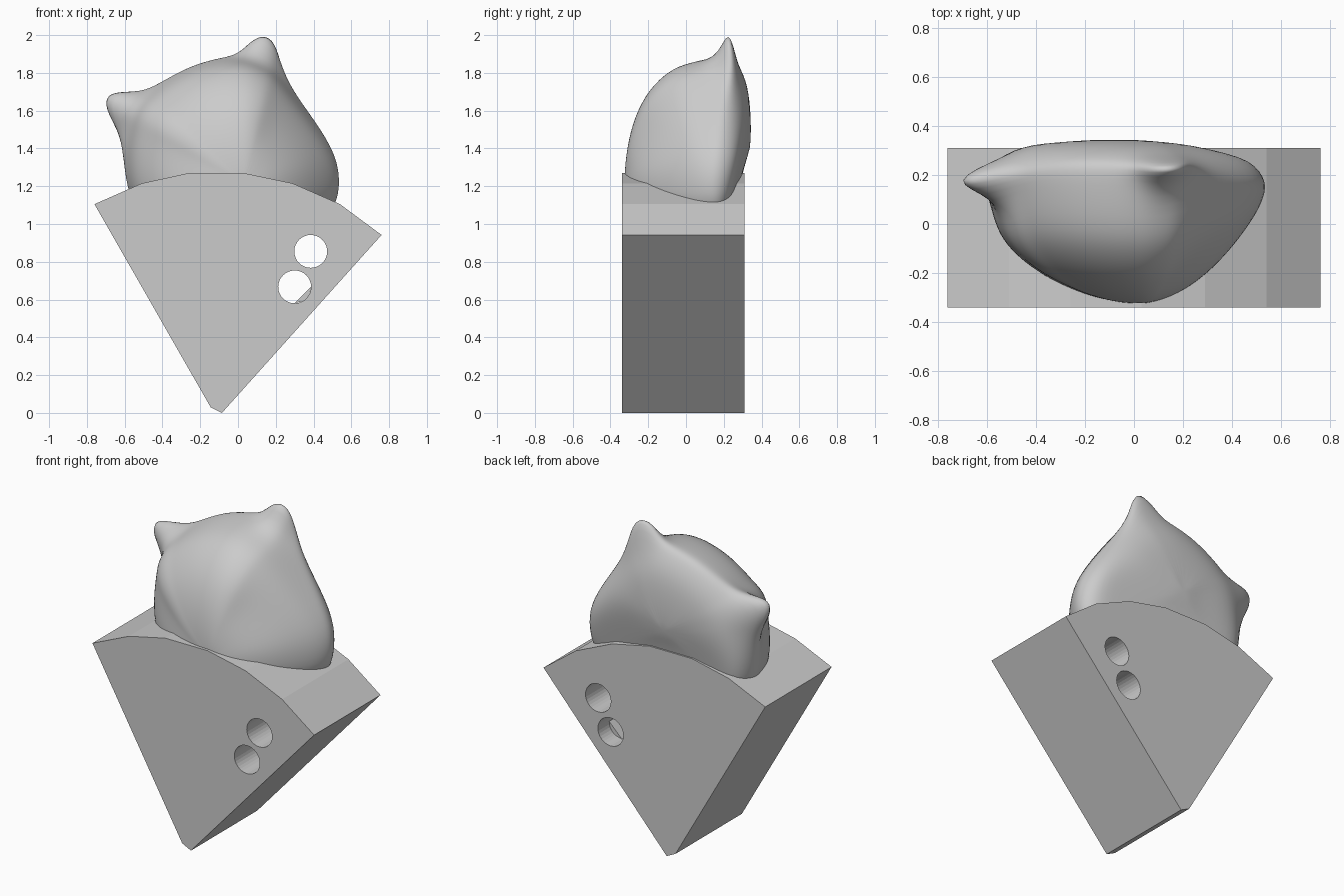
import bpy, bmesh, math

if "Cube" in bpy.data.objects:
    bpy.data.objects.remove(bpy.data.objects["Cube"])


def make_object(name, bm):
    bmesh.ops.recalc_face_normals(bm, faces=bm.faces)
    mesh = bpy.data.meshes.new(name)
    bm.to_mesh(mesh)
    bm.free()
    obj = bpy.data.objects.new(name, mesh)
    bpy.context.collection.objects.link(obj)
    return obj


def prism(name, profile, y0, y1):
    """Extrude an x-z outline along y."""
    bm = bmesh.new()
    front = [bm.verts.new((x, y0, z)) for x, z in profile]
    back = [bm.verts.new((x, y1, z)) for x, z in profile]
    bm.faces.new(front)
    bm.faces.new(back)
    for i in range(len(profile)):
        j = (i + 1) % len(profile)
        bm.faces.new((front[i], front[j], back[j], back[i]))
    return make_object(name, bm)


def circle(cx, cz, r, n=32):
    return [(cx + r * math.cos(2 * math.pi * i / n),
             cz + r * math.sin(2 * math.pi * i / n)) for i in range(n)]


# Wedge base with faceted top
wedge = prism("wedge_base", [
    (-0.76, 1.105), (-0.51, 1.215), (-0.26, 1.27), (0.03, 1.27), (0.29, 1.215),
    (0.54, 1.105), (0.76, 0.942), (-0.085, 0.0), (-0.145, 0.03)], -0.34, 0.31)

# Two round through holes
for k, (cx, cz) in enumerate([(0.385, 0.855), (0.30, 0.667)]):
    cutter = prism(f"hole_cutter_{k}", circle(cx, cz, 0.087), -0.6, 0.6)
    cutter.hide_render = True
    cutter.hide_set(True)
    mod = wedge.modifiers.new("hole", 'BOOLEAN')
    mod.operation = 'DIFFERENCE'
    mod.solver = 'EXACT'
    mod.object = cutter

# Small stop in the corner of the lower hole
prism("hole_stop", [(0.30, 0.58), (0.387, 0.667), (0.375, 0.60)], -0.1, 0.2)

# Head outline: rim x, z (with ears), body x, z (without ears), rim y
ROWS = [
    (0.00, 1.00, 0.00, 1.00, 0.16), (0.30, 1.00, 0.30, 1.00, 0.17),
    (0.51, 1.04, 0.50, 1.04, 0.17), (0.55, 1.20, 0.54, 1.20, 0.17),
    (0.53, 1.37, 0.52, 1.36, 0.18), (0.405, 1.56, 0.40, 1.55, 0.20),
    (0.285, 1.72, 0.29, 1.70, 0.23), (0.235, 1.88, 0.22, 1.79, 0.25),
    (0.21, 2.04, 0.175, 1.83, 0.235), (0.145, 2.085, 0.12, 1.855, 0.225),
    (0.07, 2.02, 0.06, 1.875, 0.225), (0.00, 1.905, -0.01, 1.885, 0.235),
    (-0.10, 1.88, -0.10, 1.88, 0.24), (-0.25, 1.84, -0.25, 1.84, 0.24),
    (-0.40, 1.76, -0.39, 1.76, 0.23), (-0.51, 1.71, -0.46, 1.70, 0.21),
    (-0.65, 1.725, -0.51, 1.66, 0.185), (-0.775, 1.735, -0.545, 1.61, 0.17),
    (-0.785, 1.645, -0.565, 1.56, 0.17), (-0.67, 1.50, -0.58, 1.49, 0.18),
    (-0.62, 1.38, -0.595, 1.37, 0.17), (-0.60, 1.22, -0.59, 1.22, 0.16),
    (-0.55, 1.05, -0.54, 1.05, 0.16), (-0.30, 1.00, -0.30, 1.00, 0.16),
]
NX, NZ, NY = 0.03, 1.22, -0.325       # muzzle apex
BX, BZ = -0.08, 1.40                  # middle of the back


def dent(x, z):
    """Shallow eye hollows."""
    return (0.03 * math.exp(-((x - 0.22) ** 2 + (z - 1.50) ** 2) / 0.015)
            + 0.015 * math.exp(-((x + 0.32) ** 2 + (z - 1.35) ** 2) / 0.015))


def front_ring(t):
    ring = []
    for _, _, bx, bz, ry in ROWS:
        dx, dz = bx - NX, bz - NZ
        side = dx / math.hypot(dx, dz)
        w = side * side * (0.9 if side > 0 else 0.3)
        f = (1 - w) * (1 - (1 - t ** 2.3) ** (1 / 2.3)) + w * t ** 1.9
        x, z = NX + t * dx, NZ + t * dz
        ring.append((x, NY + (ry - 0.06 - NY) * f + dent(x, z), z))
    return ring


def back_ring(s, y):
    ring = []
    for _, _, bx, bz, _ in ROWS:
        x, z = BX + s * (bx - BX), BZ + s * (bz - BZ)
        limit = 0.345 - 0.2 * max(0, 1.5 - z) - 0.1 * max(0, x - 0.1)
        ring.append((x, min(y, limit), z))
    return ring


# Smooth head with two ears, sunk into the wedge
rings = [front_ring(t) for t in (0.15, 0.35, 0.55, 0.72, 0.86, 0.95, 1.0)]
rings.append([(r[0], r[4], r[1]) for r in ROWS])
rings += [back_ring(0.93, 0.275), back_ring(0.7, 0.33), back_ring(0.3, 0.345)]
bm = bmesh.new()
loops = [[bm.verts.new(p) for p in ring] for ring in rings]
n = len(ROWS)
for a, b in zip(loops, loops[1:]):
    for i in range(n):
        j = (i + 1) % n
        bm.faces.new((a[i], a[j], b[j], b[i]))
for loop, apex in ((loops[0], (NX, NY, NZ)), (loops[-1], (BX, 0.34, BZ))):
    tip = bm.verts.new(apex)
    for i in range(n):
        bm.faces.new((loop[i], loop[(i + 1) % n], tip))
head = make_object("head", bm)
smooth = head.modifiers.new("smooth", 'SUBSURF')
smooth.levels = smooth.render_levels = 2
for poly in head.data.polygons:
    poly.use_smooth = True
